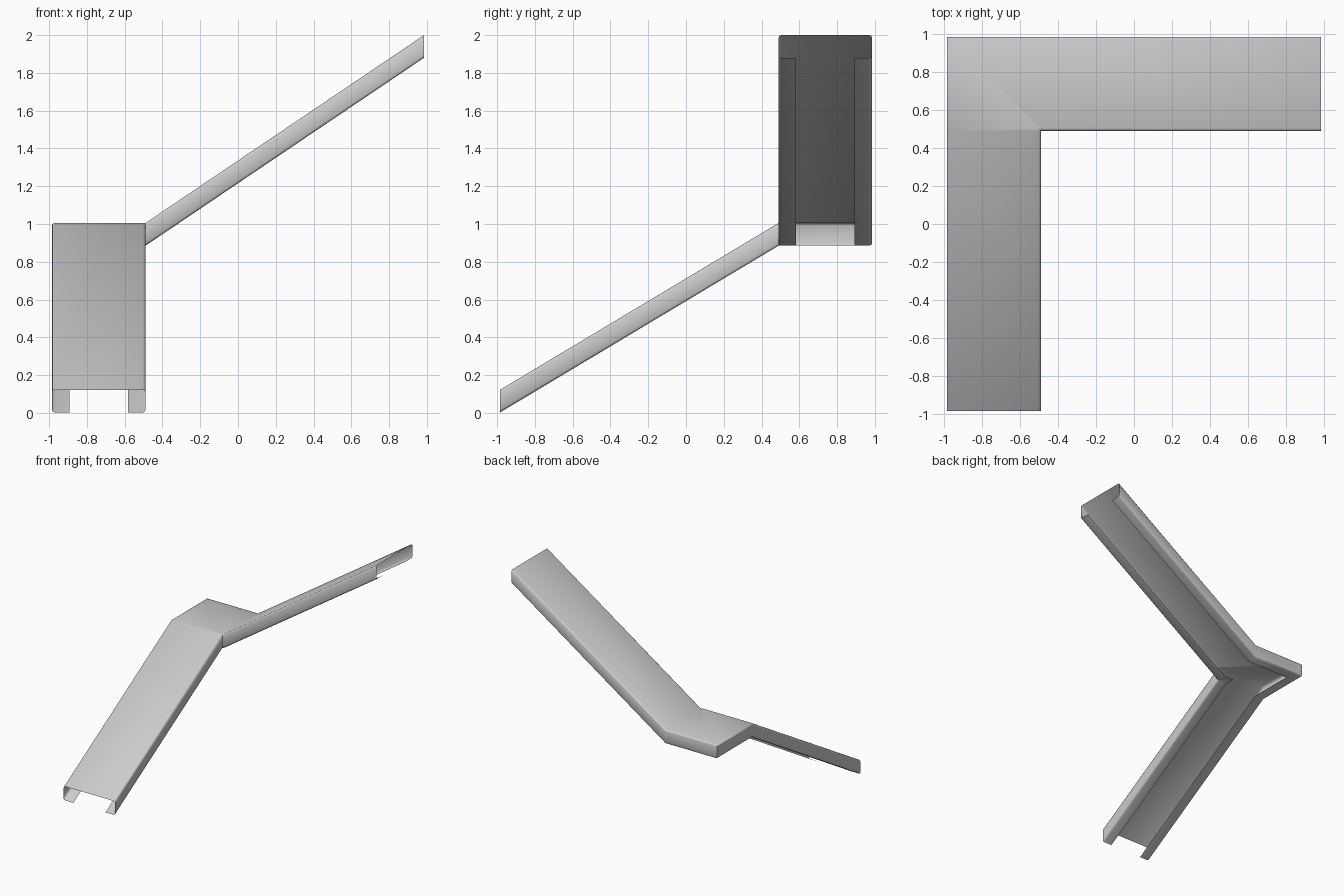
import bpy, bmesh, math
from mathutils import Vector

cube = bpy.data.objects.get("Cube")
if cube:
    bpy.data.objects.remove(cube, do_unlink=True)

END, INNER = 0.985, -0.49      # outer extent, inner side of the bend
LIP, DEPTH = 0.093, 0.12       # return lip width, channel depth
TOP_LOW, TOP_MID, TOP_HIGH = 0.122, 1.005, 2.0
RADIUS, STEPS = 0.014, 2

steel = bpy.data.materials.new("plain_grey")
steel.use_nodes = True
grey = (0.6, 0.6, 0.6, 1)
steel.diffuse_color = grey
steel.node_tree.nodes["Principled BSDF"].inputs["Base Color"].default_value = grey


def rounded(points):
    """Round the inner corners of an open polyline."""
    out = [points[0]]
    for before, corner, after in zip(points, points[1:], points[2:]):
        a = (before - corner).normalized() * RADIUS
        b = (after - corner).normalized() * RADIUS
        for i in range(STEPS + 1):
            t = i / STEPS * math.pi / 2
            out.append(corner + a * (1 - math.sin(t)) + b * (1 - math.cos(t)))
    return out + [points[-1]]


# Open channel section: (across, height below the top)
section = rounded([Vector(p) for p in (
    (-END + LIP, -DEPTH), (-END, -DEPTH), (-END, 0),
    (INNER, 0), (INNER, -DEPTH), (INNER - LIP, -DEPTH))])

# Sweep: lower flight, mitred landing, upper flight
bm = bmesh.new()
rows = []
for a, h in section:
    path = ((a, -END, TOP_LOW), (a, -INNER, TOP_MID), (a, -a, TOP_MID),
            (INNER, -a, TOP_MID), (END, -a, TOP_HIGH))
    rows.append([bm.verts.new((x, y, z + h)) for x, y, z in path])
for r, s in zip(rows, rows[1:]):
    for i in range(len(r) - 1):
        bm.faces.new((r[i], r[i + 1], s[i + 1], s[i]))
bmesh.ops.remove_doubles(bm, verts=bm.verts, dist=0.0005)
bmesh.ops.recalc_face_normals(bm, faces=bm.faces)
# Point the walking surface upwards
if max(bm.faces, key=lambda f: f.calc_area()).normal.z < 0:
    bmesh.ops.reverse_faces(bm, faces=bm.faces)

mesh = bpy.data.meshes.new("corner_ramp_channel")
bm.to_mesh(mesh)
bm.free()
mesh.materials.append(steel)
ramp = bpy.data.objects.new("corner_ramp_channel", mesh)
bpy.context.collection.objects.link(ramp)

bpy.context.view_layer.objects.active = ramp
ramp.select_set(True)
bpy.ops.object.shade_smooth_by_angle(angle=math.radians(50))
